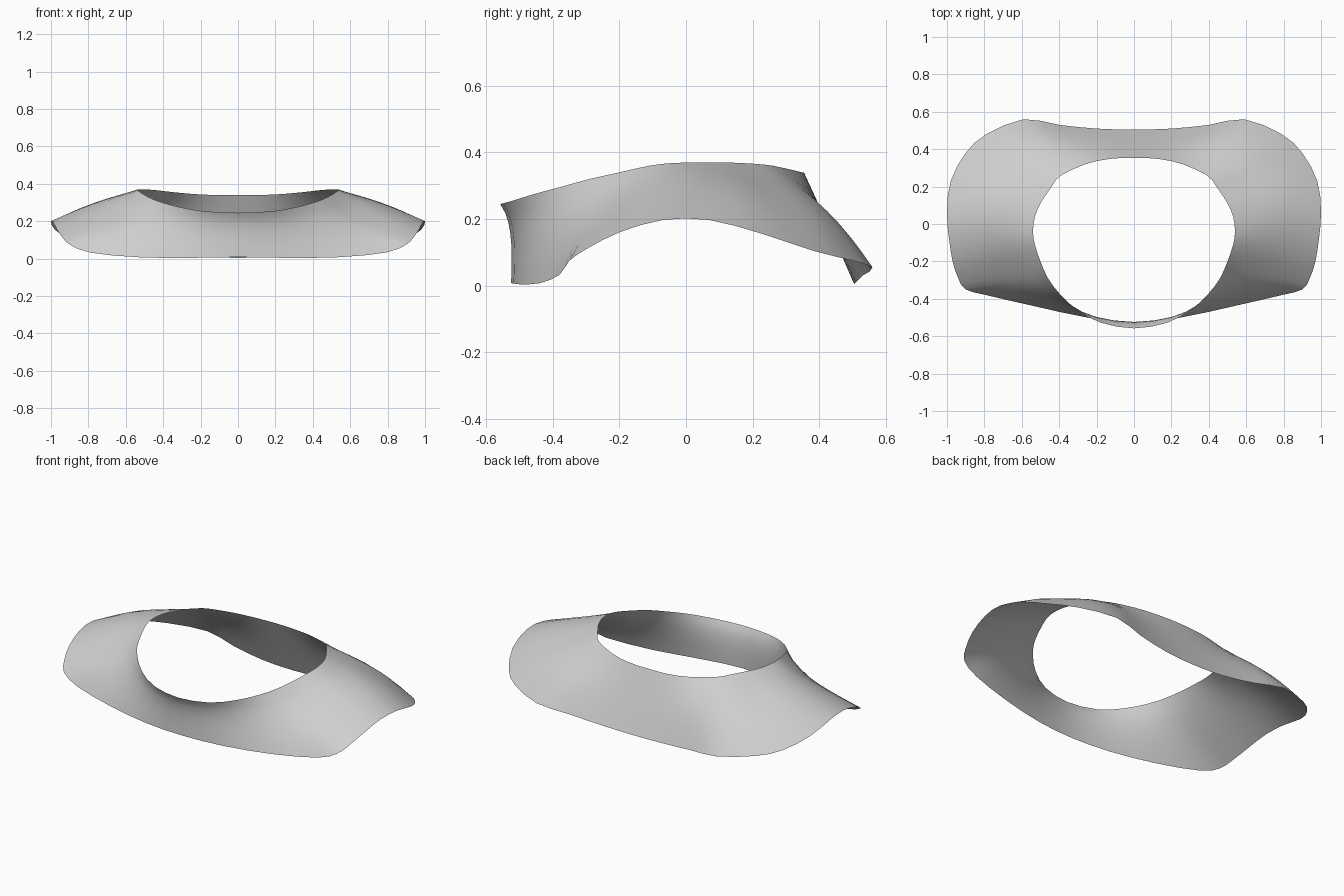
import bpy
import bmesh
import math
from mathutils import Vector

default_cube = bpy.data.objects.get("Cube")
if default_cube:
    bpy.data.objects.remove(default_cube, do_unlink=True)

# Neck rim and outer hem of the left half, from back centre to front centre
NECK_RIM = [
    (0, .354, .34), (.13, .348, .34), (.26, .32, .347), (.39, .26, .36),
    (.43, .215, .365), (.465, .165, .368), (.5, .11, .37), (.53, .04, .37),
    (.54, -.04, .368), (.53, -.11, .36), (.5, -.2, .34), (.46, -.29, .32),
    (.4, -.37, .298), (.31, -.455, .275), (.18, -.527, .253), (0, -.558, .245),
]
OUTER_HEM = [
    (0, .505, .004), (.2, .51, .01), (.4, .53, .03), (.59, .56, .055),
    (.79, .48, .08), (.9, .38, .105), (.98, .23, .155), (1, .07, .197),
    (.99, -.07, .197), (.97, -.2, .16), (.94, -.29, .115), (.9, -.35, .075),
    (.79, -.38, .032), (.53, -.44, .007), (.25, -.5, .004), (0, -.525, .008),
]
# How far the cloth swells (+) or hollows (-), by the rim's y position
SWELL = [(-.56, -.018), (-.4, -.03), (-.28, -.035), (-.05, 0),
         (.1, .025), (.22, .03), (.36, 0)]
STEPS = 2    # smoothing steps between neighbouring profile points
BANDS = 8    # strips from rim to hem


def mirrored(point):
    return Vector((-point.x, point.y, point.z))


def padded(points):
    """Extend a half line past both ends with its mirror image."""
    return [mirrored(points[1])] + points + [mirrored(points[-2])]


def smooth_path(points):
    """Pass a smooth line through the points, symmetric at both ends."""
    pts = padded([Vector(p) for p in points])
    path = []
    for a, b, c, d in zip(pts, pts[1:], pts[2:], pts[3:]):
        for step in range(STEPS):
            t = step / STEPS
            path.append(b + (c - a) * t / 2
                        + (a - b * 2.5 + c * 2 - d / 2) * t * t
                        + (b * 3 - a - c * 3 + d) * t ** 3 / 2)
    return path + [pts[-2]]


def swell_at(y):
    for (y_low, low), (y_high, high) in zip(SWELL, SWELL[1:]):
        if y <= y_high:
            break
    return low + (high - low) * (y - y_low) / (y_high - y_low)


def cloth_column(rim_point, hem_point, along):
    """Points from rim to hem, bowed along the outward direction."""
    outward = along.cross(hem_point - rim_point).normalized()
    swell = swell_at(rim_point.y)
    skew = 1.1 if swell > 0 else .7    # hollows sit nearer the rim
    return [
        rim_point.lerp(hem_point, band / BANDS)
        + outward * swell * math.sin(math.pi * (band / BANDS) ** skew)
        for band in range(BANDS + 1)
    ]


# Collar cloth: one open sheet spanning rim to hem
rim = smooth_path(NECK_RIM)
hem = smooth_path(OUTER_HEM)
wide_rim, wide_hem = padded(rim), padded(hem)
bm = bmesh.new()
columns = []
for i, (rim_point, hem_point) in enumerate(zip(rim, hem)):
    along = wide_rim[i + 2] - wide_rim[i] + wide_hem[i + 2] - wide_hem[i]
    column = cloth_column(rim_point, hem_point, along)
    columns.append([bm.verts.new(point) for point in column])
for here, following in zip(columns, columns[1:]):
    for band in range(BANDS):
        bm.faces.new((here[band], following[band],
                      following[band + 1], here[band + 1]))
mesh = bpy.data.meshes.new("shoulder_collar")
bm.to_mesh(mesh)
bm.free()
collar = bpy.data.objects.new("shoulder_collar", mesh)
bpy.context.collection.objects.link(collar)

# Right half
mirror = collar.modifiers.new("right_half", "MIRROR")
mirror.use_axis[0] = True
mirror.use_clip = True

# Plain grey cloth
grey = bpy.data.materials.new("light_grey_cloth")
grey.use_nodes = True
colour = (.62, .62, .62, 1)
grey.diffuse_color = colour
shader = grey.node_tree.nodes["Principled BSDF"]
shader.inputs["Base Color"].default_value = colour
shader.inputs["Roughness"].default_value = .8
mesh.materials.append(grey)

# Soft shading
bpy.ops.object.select_all(action="DESELECT")
collar.select_set(True)
bpy.context.view_layer.objects.active = collar
bpy.ops.object.shade_smooth_by_angle(angle=math.radians(50))
